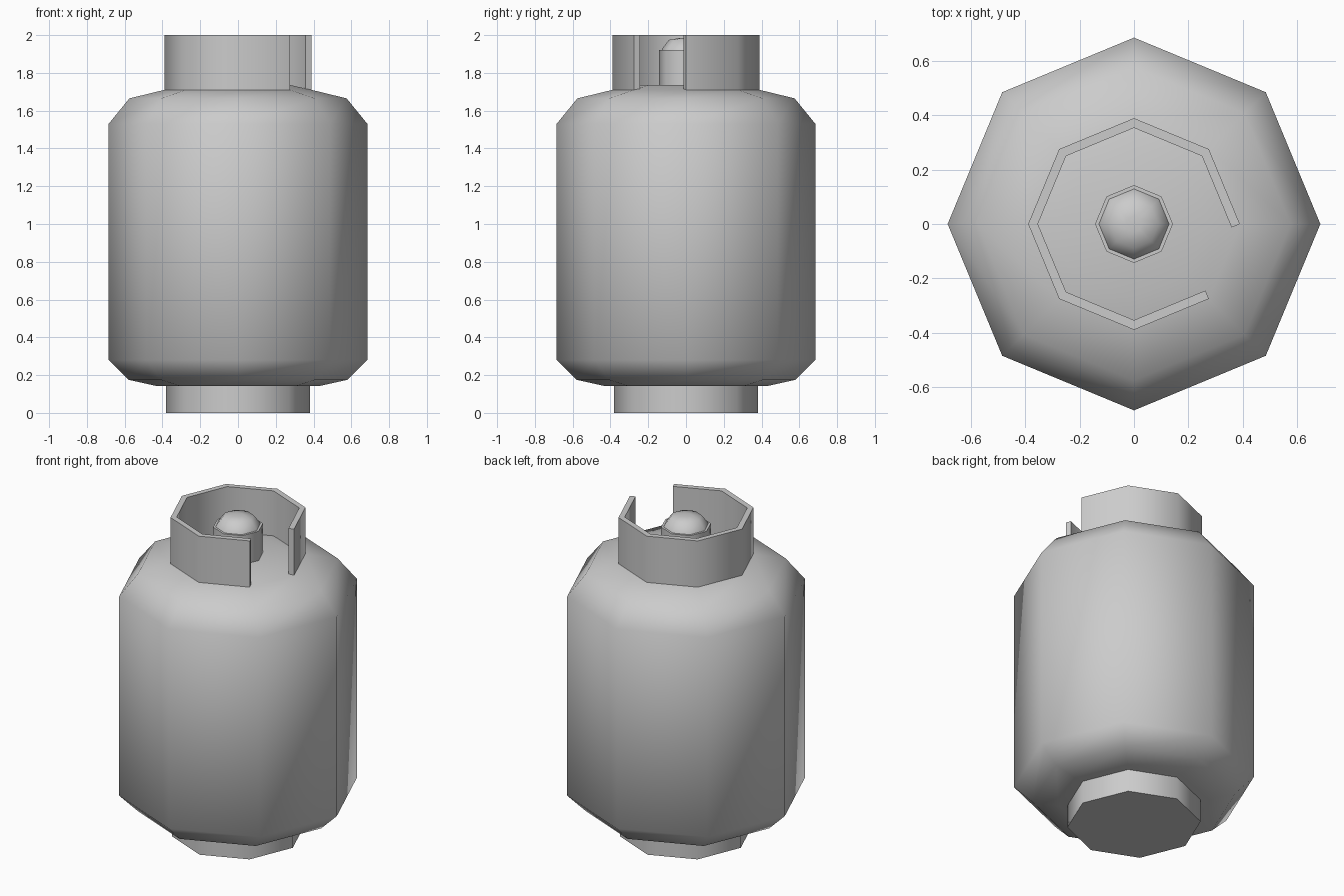
import bpy, bmesh
from math import sin, cos, radians

if "Cube" in bpy.data.objects:
    bpy.data.objects.remove(bpy.data.objects["Cube"])

SIDES = 8


def finish(name, bm):
    bmesh.ops.recalc_face_normals(bm, faces=bm.faces)
    mesh = bpy.data.meshes.new(name)
    bm.to_mesh(mesh)
    bm.free()
    obj = bpy.data.objects.new(name, mesh)
    bpy.context.collection.objects.link(obj)
    return obj


def smooth(obj):
    bpy.ops.object.select_all(action='DESELECT')
    obj.select_set(True)
    bpy.context.view_layer.objects.active = obj
    bpy.ops.object.shade_smooth_by_angle(angle=radians(55))


def lathe(name, profile):
    """Stack octagonal rings (radius, z) and cap both ends."""
    bm = bmesh.new()
    rings = []
    for r, z in profile:
        rings.append([bm.verts.new((r * cos(radians(45 * i)), r * sin(radians(45 * i)), z))
                      for i in range(SIDES)])
    for low, high in zip(rings, rings[1:]):
        for i in range(SIDES):
            j = (i + 1) % SIDES
            bm.faces.new((low[i], low[j], high[j], high[i]))
    bm.faces.new(rings[0][::-1])
    bm.faces.new(rings[-1])
    obj = finish(name, bm)
    smooth(obj)
    return obj


# Tank, foot and valve
lathe("tank_body", [(0.43, 0.142), (0.578, 0.175), (0.685, 0.28),
                    (0.685, 1.53), (0.575, 1.665), (0.39, 1.71), (0.27, 1.737)])
lathe("foot_ring", [(0.38, 0.0), (0.38, 0.15)])
lathe("valve_base", [(0.143, 1.72), (0.143, 1.92)])
lathe("valve_cap", [(0.131, 1.915), (0.125, 1.93), (0.09, 1.975), (0.03, 1.985)])

# Collar: seven walls of an octagon, open on the front right
bm = bmesh.new()
pairs = []
for i in range(SIDES):
    x, y = 0.389 * cos(radians(45 * i)), 0.389 * sin(radians(45 * i))
    pairs.append((bm.verts.new((x, y, 1.71)), bm.verts.new((x, y, 2.0))))
for a, b in zip(pairs, pairs[1:]):
    bm.faces.new((a[0], b[0], b[1], a[1]))
for f in bm.faces:
    f.normal_update()
collar = finish("collar", bm)
# Make every wall face outward so the thickness goes inward
me = collar.data
if me.polygons[0].normal.dot(me.polygons[0].center) < 0:
    me.flip_normals()
mod = collar.modifiers.new("thickness", 'SOLIDIFY')
mod.thickness = 0.033
mod.offset = -1
mod.use_even_offset = True
bpy.context.view_layer.objects.active = collar
bpy.ops.object.modifier_apply(modifier=mod.name)
smooth(collar)
